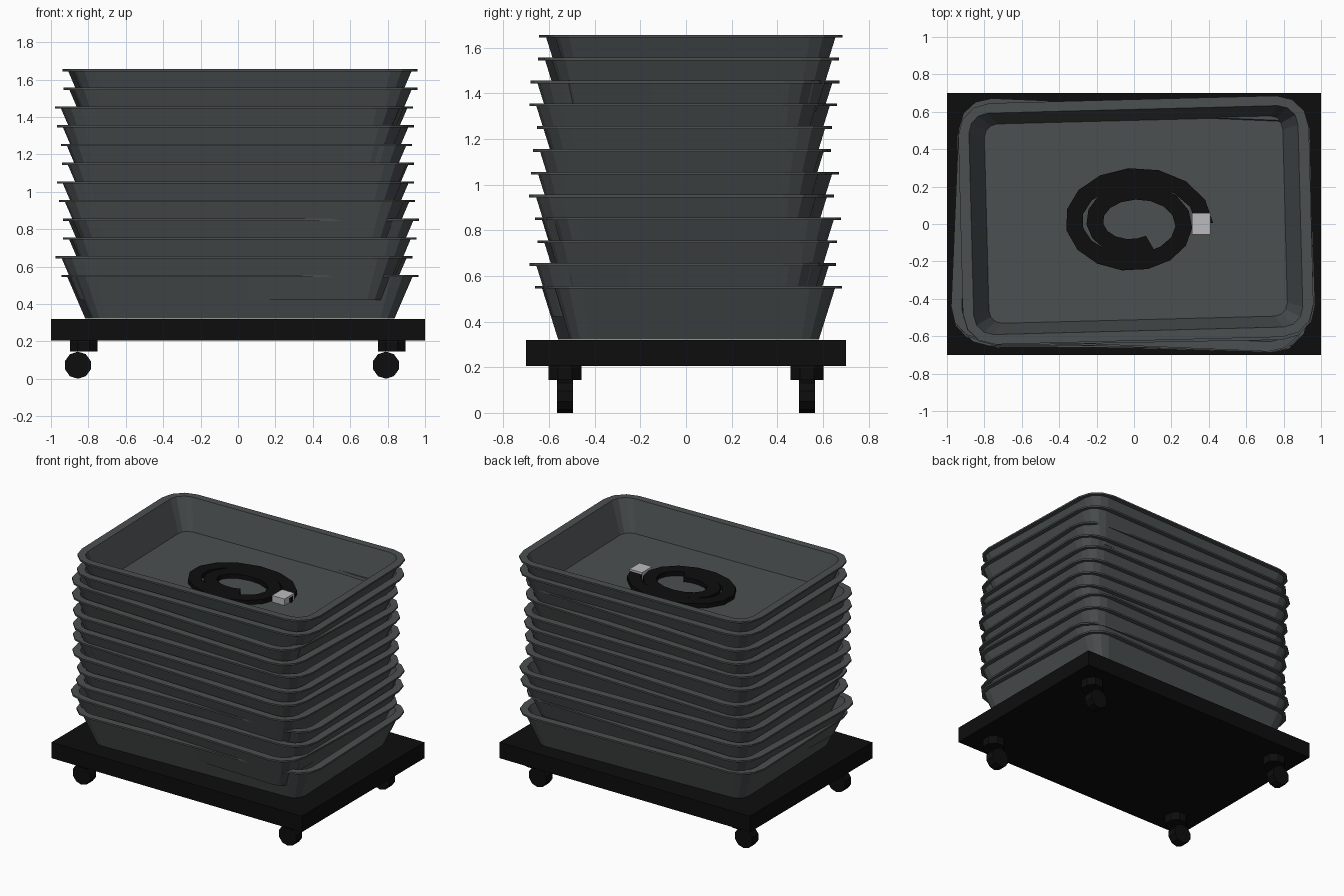
import bpy, bmesh, math
from mathutils import Matrix

if "Cube" in bpy.data.objects:
    bpy.data.objects.remove(bpy.data.objects["Cube"])


def material(name, c):
    m = bpy.data.materials.new(name)
    m.diffuse_color = (*c, 1)
    m.use_nodes = True
    m.node_tree.nodes["Principled BSDF"].inputs["Base Color"].default_value = m.diffuse_color
    return m


GREY = material("tray grey", (0.070, 0.079, 0.081))
BLACK = material("black", (0.004, 0.004, 0.004))
LIGHT = material("light plastic", (0.50, 0.50, 0.52))


def finish(name, bm, mat):
    bmesh.ops.recalc_face_normals(bm, faces=bm.faces[:])
    me = bpy.data.meshes.new(name)
    bm.to_mesh(me)
    bm.free()
    me.materials.append(mat)
    ob = bpy.data.objects.new(name, me)
    bpy.context.collection.objects.link(ob)
    return ob


def box(name, lo, hi, mat):
    bm = bmesh.new()
    size = [h - l for l, h in zip(lo, hi)]
    mid = [(h + l) / 2 for l, h in zip(lo, hi)]
    bmesh.ops.create_cube(bm, size=1, matrix=Matrix.Translation(mid) @ Matrix.Diagonal((*size, 1)))
    return finish(name, bm, mat)


def cylinder(name, centre, r, depth, sides, rot, mat):
    bm = bmesh.new()
    bmesh.ops.create_cone(bm, cap_ends=True, segments=sides, radius1=r, radius2=r,
                          depth=depth, matrix=Matrix.Translation(centre) @ rot)
    return finish(name, bm, mat)


def rounded_loop(bm, hx, hy, r, z, seg=3):
    # rectangle outline with faceted corners
    vs = []
    for q, (sx, sy) in enumerate(((1, 1), (-1, 1), (-1, -1), (1, -1))):
        for i in range(seg + 1):
            a = math.pi / 2 * (q + i / seg)
            vs.append(bm.verts.new((sx * (hx - r) + r * math.cos(a),
                                    sy * (hy - r) + r * math.sin(a), z)))
    return vs


# dolly platform and casters
box("dolly_platform", (-1, -0.70, 0.205), (1, 0.70, 0.32), BLACK)
for x in (-0.825, 0.822):
    for y in (-0.53, 0.53):
        cylinder("caster_mount", (x, y, 0.175), 0.0785, 0.06, 8,
                 Matrix.Rotation(math.pi / 8, 4, 'Z'), BLACK)
        cylinder("caster_wheel", (x - 0.031, y, 0.0725), 0.0725, 0.07, 10,
                 Matrix.Rotation(math.pi / 2, 4, 'X'), BLACK)

# tray section: half length, half width, corner radius, height relative to rim
SECTION = [(0.810, 0.545, 0.080, -0.235), (0.905, 0.613, 0.115, -0.012),
           (0.9375, 0.645, 0.170, -0.012), (0.9375, 0.645, 0.170, 0.0),
           (0.880, 0.592, 0.105, 0.0), (0.798, 0.533, 0.070, -0.218)]


def tray(z, dx, dy, turn):
    bm = bmesh.new()
    loops = [rounded_loop(bm, *s) for s in SECTION]
    for a, b in zip(loops, loops[1:]):
        n = len(a)
        for i in range(n):
            j = (i + 1) % n
            bm.faces.new((a[i], a[j], b[j], b[i]))
    bm.faces.new(loops[0])
    bm.faces.new(loops[-1])
    bm.transform(Matrix.Translation((dx, dy, z)) @ Matrix.Rotation(turn, 4, 'Z'))
    return finish("tray", bm, GREY)


# untidy stack, bottom to top: shift x, shift y, turn
STACK = [(0.010, 0.011, 0.036), (-0.021, -0.015, -0.035), (0.010, 0.005, 0.015),
         (0.016, 0.008, 0.033), (-0.005, -0.020, -0.030), (-0.013, -0.004, -0.039),
         (0.000, -0.018, -0.010), (-0.008, -0.006, 0.002), (-0.013, -0.013, -0.038),
         (-0.021, -0.005, -0.042), (0.013, 0.011, 0.019), (0.010, 0.021, 0.026)]
for k, s in enumerate(STACK):
    tray(0.556 + 0.1 * k, *s)

# coiled flat strap lying in the top tray
bm = bmesh.new()
rings = []
STEPS, W = 28, 0.045
for i in range(STEPS + 1):
    p = 60 + 660 * i / STEPS
    a = -math.radians(p)
    rx = 0.21 + 0.056 * (p - 180) / 180
    ry = 0.13 + 0.04 * (p - 90) / 180
    c, s = math.cos(a), math.sin(a)
    rings.append([bm.verts.new(((rx + w) * c, 0.005 + (ry + w) * s, z)) for w, z in
                  ((-W, 1.435), (W, 1.435), (W, 1.470), (-W, 1.470))])
for a, b in zip(rings, rings[1:]):
    for i in range(4):
        j = (i + 1) % 4
        bm.faces.new((a[i], a[j], b[j], b[i]))
bm.faces.new(rings[0])
bm.faces.new(rings[-1])
finish("coiled_strap", bm, BLACK)

# light clip on the strap end
box("strap_clip", (0.31, -0.055, 1.437), (0.41, 0.06, 1.485), LIGHT)
